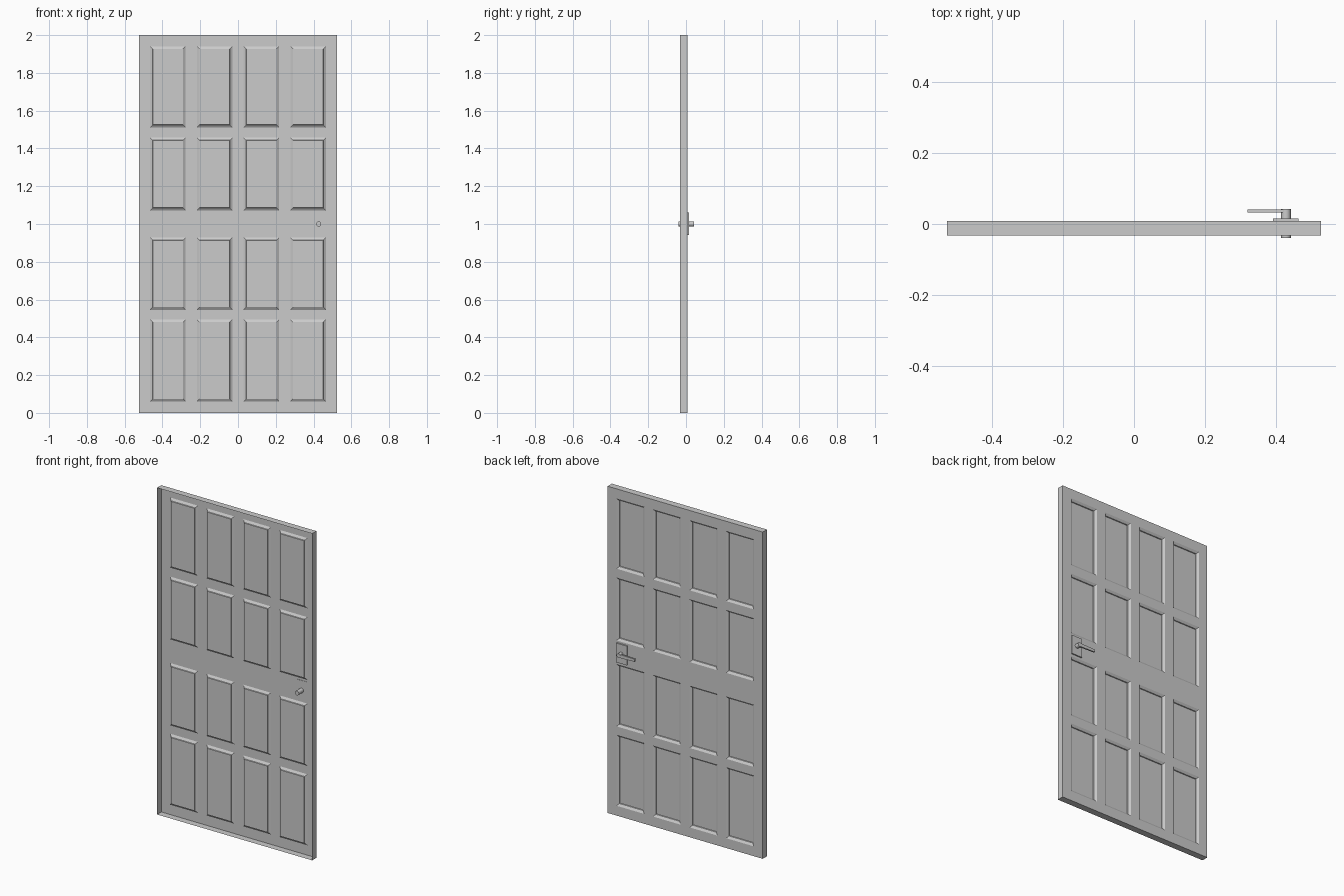
import bpy, bmesh, math
from mathutils import Matrix, Vector

if "Cube" in bpy.data.objects:
    bpy.data.objects.remove(bpy.data.objects["Cube"])

BACK, FRONT = 0.008, -0.033


def finish(name, bm):
    mesh = bpy.data.meshes.new(name)
    bm.to_mesh(mesh)
    bm.free()
    obj = bpy.data.objects.new(name, mesh)
    bpy.context.collection.objects.link(obj)
    return obj


def box(name, x0, x1, y0, y1, z0, z1):
    bm = bmesh.new()
    bmesh.ops.create_cube(bm, size=1)
    for v in bm.verts:
        v.co = Vector((x0 if v.co.x < 0 else x1,
                       y0 if v.co.y < 0 else y1,
                       z0 if v.co.z < 0 else z1))
    return finish(name, bm)


# Door leaf: pressed back sheet with 4 x 4 sunken panels, open at the front
xs = [-0.525]
for c in (-0.371, -0.124, 0.124, 0.371):
    xs += [c - 0.094, c + 0.094]
xs.append(0.525)
zs = [0, 0.06, 0.495, 0.546, 0.928, 1.072, 1.457, 1.511, 1.941, 2]
bm = bmesh.new()
grid = [[bm.verts.new((x, BACK, z)) for z in zs] for x in xs]
panels = []
for i in range(len(xs) - 1):
    for j in range(len(zs) - 1):
        f = bm.faces.new((grid[i][j], grid[i][j + 1],
                          grid[i + 1][j + 1], grid[i + 1][j]))
        f.normal_update()
        if i % 2 and j % 2:
            panels.append(f)
# sloping border, then a small steep step
bmesh.ops.inset_individual(bm, faces=panels, thickness=0.019, depth=-0.009)
for f in panels:
    f.normal_update()
bmesh.ops.inset_individual(bm, faces=panels, thickness=0.002, depth=-0.005)
# rim folded to the front
rim = [e for e in bm.edges if e.is_boundary]
new = bmesh.ops.extrude_edge_only(bm, edges=rim)["geom"]
for v in new:
    if isinstance(v, bmesh.types.BMVert):
        v.co.y = FRONT
bm.normal_update()
finish("door_leaf", bm)

# Handle plate
box("handle_plate", 0.39, 0.462, 0.006, 0.016, 0.942, 1.06)

# Spindle through the door
bm = bmesh.new()
bmesh.ops.create_cone(bm, cap_ends=True, segments=16, radius1=0.0135,
                      radius2=0.0135, depth=0.082,
                      matrix=Matrix.Translation((0.427, 0.001, 1.0))
                      @ Matrix.Rotation(math.pi / 2, 4, 'X'))
spindle = finish("handle_spindle", bm)
bpy.context.view_layer.objects.active = spindle
spindle.select_set(True)
bpy.ops.object.shade_smooth_by_angle()

# Lever, slightly tapered to its tip
lever = box("handle_lever", 0.319, 0.43, 0.032, 0.041, 0.989, 1.011)
for v in lever.data.vertices:
    if v.co.x < 0.4:
        v.co.z = 1.0 + (v.co.z - 1.0) * 0.7
